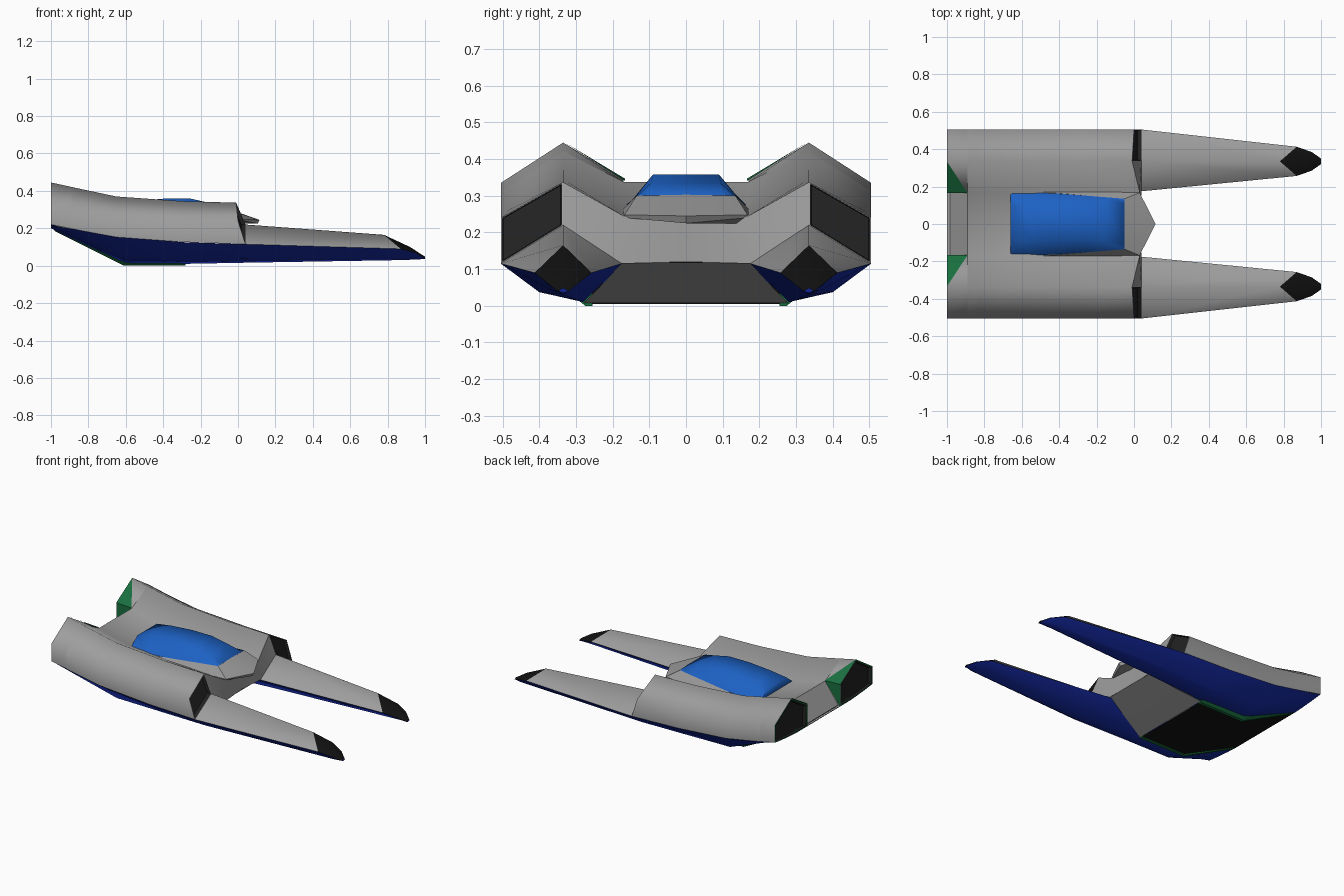
import bpy, math
from mathutils import Vector

if "Cube" in bpy.data.objects:
    bpy.data.objects.remove(bpy.data.objects["Cube"])

COL = {"grey": (0.34, 0.34, 0.34, 1), "blue": (0.008, 0.025, 0.40, 1),
       "glass": (0.012, 0.12, 0.55, 1), "green": (0.01, 0.16, 0.05, 1),
       "black": (0.006, 0.006, 0.006, 1), "dark": (0.015, 0.015, 0.015, 1)}
MATS = {}
for n, c in COL.items():
    MATS[n] = bpy.data.materials.new(n)
    MATS[n].diffuse_color = c


def make(name, verts, faces, mat="grey", mirror=True, angle=75):
    me = bpy.data.meshes.new(name)
    me.from_pydata([tuple(v) for v in verts], [], faces)
    ob = bpy.data.objects.new(name, me)
    bpy.context.collection.objects.link(ob)
    me.materials.append(MATS[mat])
    bpy.ops.object.select_all(action='DESELECT')
    bpy.context.view_layer.objects.active = ob
    ob.select_set(True)
    if mirror:
        m = ob.modifiers.new("mirror", 'MIRROR')
        m.use_axis = (False, True, False)
        bpy.ops.object.modifier_apply(modifier="mirror")
    bpy.ops.object.mode_set(mode='EDIT')
    bpy.ops.mesh.select_all(action='SELECT')
    bpy.ops.mesh.normals_make_consistent(inside=False)
    bpy.ops.object.mode_set(mode='OBJECT')
    bpy.ops.object.shade_smooth_by_angle(angle=math.radians(angle))
    return ob


def loft(name, rows, mat="grey", closed=False, caps=(), **kw):
    """Skin a list of equal-length point rows."""
    n = len(rows[0])
    verts = [p for r in rows for p in r]
    faces = []
    for i in range(len(rows) - 1):
        for j in range(n if closed else n - 1):
            k = (j + 1) % n
            faces.append((i*n + j, i*n + k, (i + 1)*n + k, (i + 1)*n + j))
    if 0 in caps:
        faces.append(tuple(range(n)))
    if 1 in caps:
        faces.append(tuple(range(len(verts) - n, len(verts))))
    return make(name, verts, faces, mat, **kw)


def opening(name, ring, shift, rim_mat, scale):
    """Rim around a ring of points plus a shallow dark recess behind it."""
    ring = [Vector(p) for p in ring]
    c = sum(ring, Vector()) / len(ring)
    inner = [c + (p - c)*scale for p in ring]
    back = [c + (p - c)*scale*0.96 + Vector(shift) for p in ring]
    loft(name + "_rim", [ring, inner], rim_mat, closed=True)
    loft(name + "_recess", [inner, back], "dark", closed=True, caps=(1,), angle=20)


def symmetric(x, pts):
    """Full cross-section from its right half."""
    return [(x, y, z) for y, z in pts] + [(x, -y, z) for y, z in reversed(pts)]


# Side nacelles flowing into the deck: outer bottom, outer top, ridge, inner top, last point
def nacelle_row(x, ob, ot, r, it, last):
    return [(x, .505, ob), (x, .505, ot), (x, .335, r), (x, .17, it), last]


rear = nacelle_row(-1, .22, .335, .445, .345, (-1, .175, .20))
front = [(.04, .505, .115), (0, .505, .24), (-.01, .335, .337),
         (.03, .17, .245), (.03, 0, .245)]
loft("nacelle_tail", [rear, nacelle_row(-.89, .198, .312, .421, .338, (-.89, .175, .16))])
loft("nacelle_and_deck", [
    nacelle_row(-.89, .198, .312, .421, .338, (-.89, 0, .338)),
    nacelle_row(-.83, .186, .30, .408, .318, (-.83, 0, .318)),
    nacelle_row(-.65, .153, .27, .37, .277, (-.65, 0, .277)),
    nacelle_row(-.3, .127, .25, .345, .252, (-.3, 0, .252)), front])

# Front intakes (outer half) and the plain inner half of the nacelle front
floor_pt, inner_pt = (.04, .335, .22), (.04, .175, .115)
opening("intake", [front[2], floor_pt, front[0], front[1]], (-.02, 0, 0), "grey", .95)

# Rear exhausts
opening("exhaust", rear + [(-1, .335, .203)], (.02, 0, -.004), "green", .93)

# Green corner panels inside the nacelle ends
make("corner_panel", [(-1.0, .333, .447), (-1.0, .167, .347), (-.89, .167, .341),
                      (-1.0, .167, .20)], [(0, 1, 2), (1, 3, 2)], "green", angle=20)

# Forward prongs with black tips
p_end = [(.87, .413, .09), (.78, .335, .165), (.87, .257, .09)]
loft("prong", [[front[0], floor_pt, inner_pt], p_end])
loft("prong_tip", [p_end,
                   [(.95, .385, .068), (.92, .335, .1), (.95, .285, .068)],
                   [(1, .35, .04), (1, .335, .048), (1, .32, .04)]], "black")


# Blue lower hull: outer edge, chine, keel, inner edge
def lower_row(x, oy, oz, my, mz, ky, kz, iy, iz):
    return [(x, oy, oz), (x, my, mz), (x, ky, kz), (x, iy, iz)]


loft("lower_hull", [
    lower_row(-1, .505, .22, .42, .21, .28, .20, .175, .205),
    lower_row(-.94, .505, .206, .42, .185, .28, .17, .175, .18),
    lower_row(-.6, .505, .15, .40, .045, .28, .012, .175, .11),
    lower_row(-.28, .505, .125, .39, .035, .28, .010, .175, .115),
    lower_row(.04, .505, .115, .40, .037, .30, .016, .175, .115),
    lower_row(.87, .413, .09, .37, .045, .335, .030, .257, .09),
    lower_row(.95, .385, .068, .36, .042, .335, .033, .285, .068),
    lower_row(1, .35, .04, .34, .037, .335, .036, .32, .04)], "blue")

# Green strips along the belly edge
loft("belly_strip", [[(x, .255, z), (x, .275, z), (x, .302, z + .022), (x, .255, z + .03)]
                     for x, z in ((-.98, .185), (-.61, 0), (-.28, 0))],
     "green", closed=True, caps=(0, 1), angle=20)

# Central hull: flat nose wall joined to the nacelle fronts, belly slope and tail slope
nose = [[(.04, .335, .22), (.04, .175, .115), (.03, 0, .12)],
        [front[2], (.03, .17, .245), (.03, 0, .245)]]
loft("nose_wall", nose, angle=80)
loft("belly_slope", [[(x, -w, z), (x, 0, z), (x, w, z)] for x, w, z in (
    (.035, .178, .118), (-.03, .195, .095), (-.15, .235, .052), (-.28, .278, .008))],
    mirror=False)
loft("tail_slope", [[(x, -.17, z), (x, .17, z)] for x, z in ((-.89, .338), (-.985, .205))],
     mirror=False)
loft("tail_ledge", [[(x, -.18, .203), (x, .18, .203)] for x in (-.985, -1)], mirror=False)

# Black belly plate
loft("belly_plate", [[(x, -.275, z), (x, .275, z)] for x, z in
                     ((-1, .2), (-.6, .005), (-.28, .005))],
     "black", mirror=False, angle=20)

# Cowl in front of the canopy, ending in a thin pointed lip
top = [(-.05, -.135, .30), (-.05, 0, .303), (-.05, .135, .30)]
lip = [(.03, -.168, .248), (.115, 0, .245), (.03, .168, .248)]
under = [(.025, -.168, .24), (.105, 0, .225), (.025, .168, .24)]
inner = [(.02, y*.95, .225) for _, y, _ in lip]
loft("cowl", [top, lip, under, inner], mirror=False, angle=25)
side = [(-.05, .135, .30), (.03, .168, .248), (-.05, .17, .246), (-.5, .171, .264)]
make("cowl_side", side, [(0, 1, 2), (0, 2, 3)])

# Blue canopy
loft("canopy", [symmetric(x, [(w, b), (s, t)]) for x, w, b, s, t in (
    (-.66, .17, .27, .10, .325), (-.55, .168, .264, .092, .345),
    (-.4, .162, .270, .09, .358), (-.25, .151, .282, .09, .358),
    (-.15, .143, .290, .095, .335), (-.05, .135, .298, .11, .303))],
    "glass", closed=True, caps=(0, 1), mirror=False, angle=80)

for m in bpy.data.materials:
    if m.users and not m.is_grease_pencil:
        m.use_nodes = True
        m.node_tree.nodes["Principled BSDF"].inputs["Base Color"].default_value = m.diffuse_color
